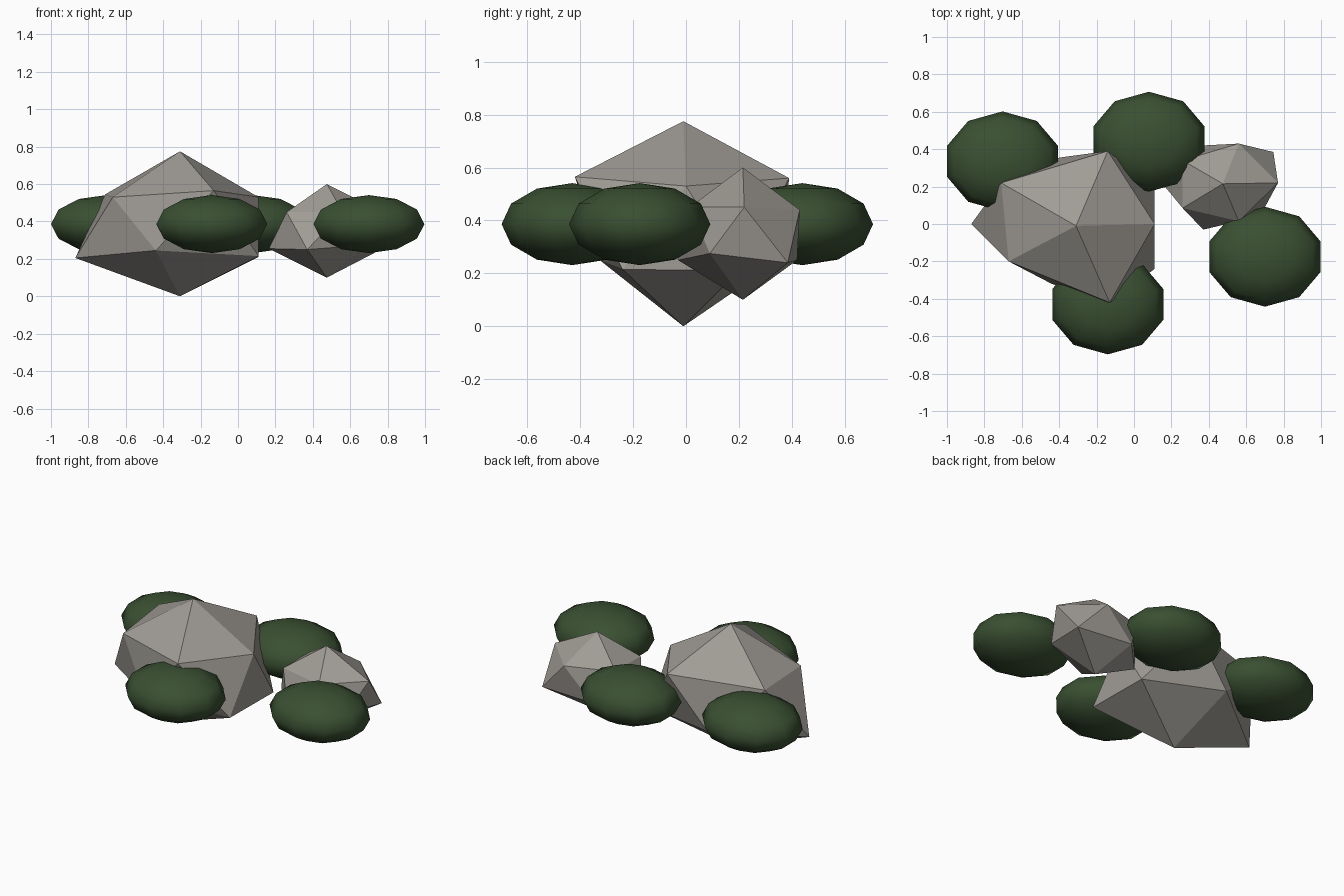
import bpy
import bmesh
from mathutils import Vector

default_cube = bpy.data.objects.get("Cube")
if default_cube:
    bpy.data.objects.remove(default_cube, do_unlink=True)


def make_material(name, colour):
    material = bpy.data.materials.new(name)
    material.use_nodes = True
    material.diffuse_color = colour
    shader = next(n for n in material.node_tree.nodes if n.type == 'BSDF_PRINCIPLED')
    shader.inputs["Base Color"].default_value = colour
    shader.inputs["Roughness"].default_value = 0.9
    return material


def finish_object(name, bm, material, smooth):
    bmesh.ops.recalc_face_normals(bm, faces=bm.faces)
    for face in bm.faces:
        face.smooth = smooth
    mesh = bpy.data.meshes.new(name)
    bm.to_mesh(mesh)
    bm.free()
    mesh.materials.append(material)
    obj = bpy.data.objects.new(name, mesh)
    bpy.context.scene.collection.objects.link(obj)
    return obj


def make_rock(name, corners, material):
    """Irregular twenty-sided stone wrapped around its corner points."""
    bm = bmesh.new()
    for corner in corners:
        bm.verts.new(corner)
    bmesh.ops.convex_hull(bm, input=bm.verts)
    return finish_object(name, bm, material, smooth=False)


def make_bush(name, centre, radii, material):
    """Flattened low-poly ball with soft shading."""
    bm = bmesh.new()
    bmesh.ops.create_uvsphere(bm, u_segments=10, v_segments=6, radius=1)
    bmesh.ops.scale(bm, vec=Vector(radii), verts=bm.verts)
    obj = finish_object(name, bm, material, smooth=True)
    obj.location = centre
    return obj


stone = make_material("warm grey stone", (0.35, 0.33, 0.30, 1))
foliage = make_material("dark green foliage", (0.042, 0.08, 0.032, 1))

# Large rock: tip, upper ring, lower ring, base
make_rock("large_rock", [
    (-0.31, -0.01, 0.775),
    (0.11, 0, 0.53), (-0.14, 0.39, 0.56), (-0.71, 0.22, 0.545),
    (-0.67, -0.2, 0.53), (-0.13, -0.42, 0.565),
    (0.11, 0.2, 0.21), (-0.4, 0.355, 0.25), (-0.87, 0, 0.205),
    (-0.44, -0.32, 0.245), (0.11, -0.24, 0.215),
    (-0.31, -0.01, 0),
], stone)

# Small rock: tip, upper ring, lower ring, base
make_rock("small_rock", [
    (0.475, 0.215, 0.6),
    (0.77, 0.22, 0.45), (0.56, 0.43, 0.44), (0.26, 0.34, 0.45),
    (0.26, 0.085, 0.45), (0.56, 0.015, 0.45),
    (0.745, 0.385, 0.24), (0.37, 0.42, 0.25), (0.165, 0.2, 0.255),
    (0.37, -0.03, 0.25), (0.7, 0.09, 0.275),
    (0.475, 0.215, 0.1),
], stone)

# Bushes around the rocks
bush_spots = {
    "front_bush": (-0.14, -0.43),
    "left_bush": (0.7, -0.175),
    "back_bush": (0.08, 0.44),
    "right_bush": (-0.703, 0.335),
}
for bush_name, (x, y) in bush_spots.items():
    make_bush(bush_name, (x, y, 0.386), (0.312, 0.267, 0.155), foliage)
